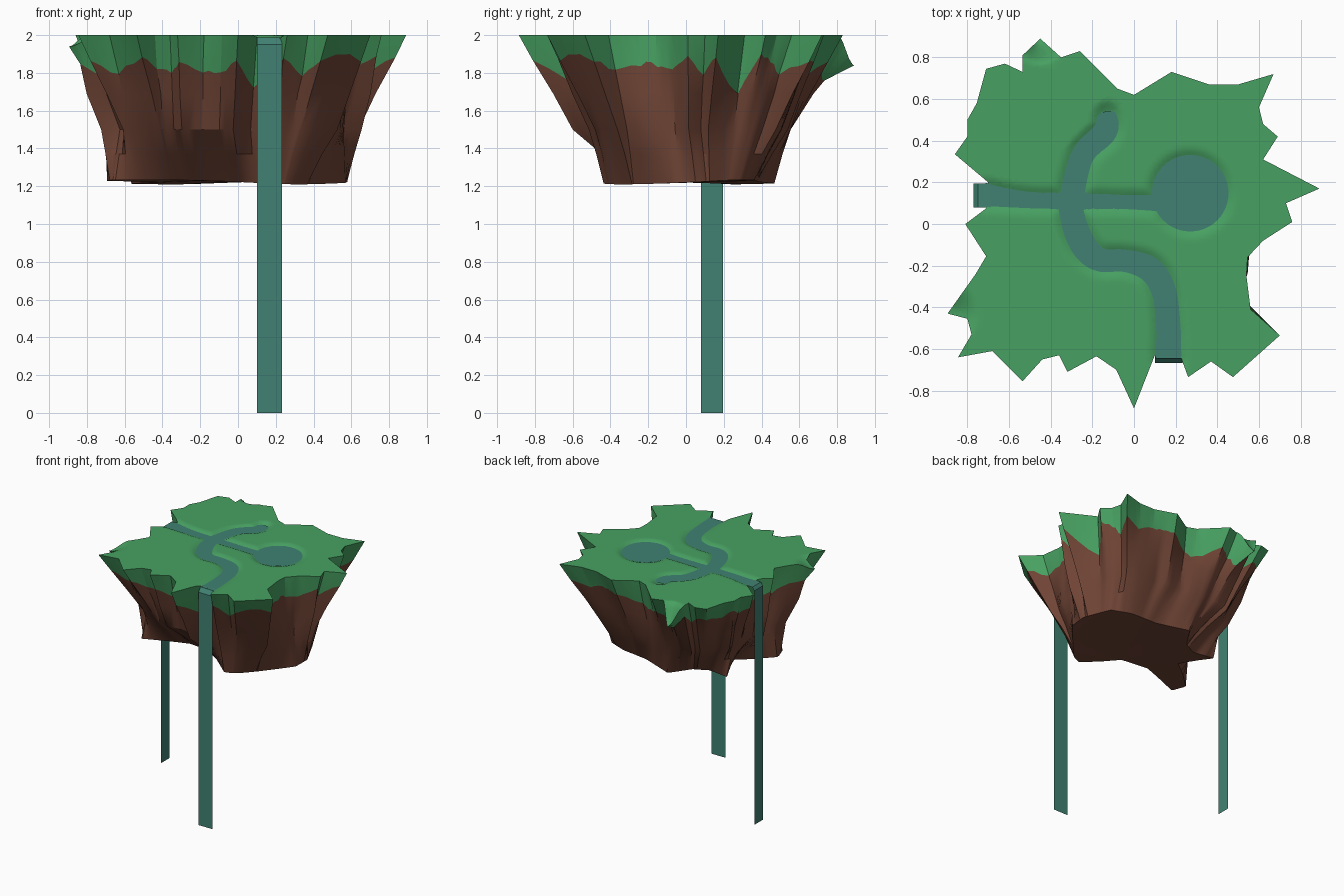
import bpy, bmesh, math, random
from mathutils import Vector

if "Cube" in bpy.data.objects:
    bpy.data.objects.remove(bpy.data.objects["Cube"])

random.seed(4)
TOP, WATER, DEPTH = 2.0, 1.986, .026


def material(name, rgb):
    m = bpy.data.materials.new(name)
    m.diffuse_color = (*rgb, 1)
    m.use_nodes = True
    m.node_tree.nodes["Principled BSDF"].inputs["Base Color"].default_value = m.diffuse_color
    return m


grass = material("grass green", (0.064, 0.355, 0.122))
earth = material("earth brown", (0.160, 0.058, 0.036))
water = material("water teal", (0.052, 0.222, 0.168))


def finish(bm, name, mats, smooth=True):
    me = bpy.data.meshes.new(name)
    bm.to_mesh(me)
    bm.free()
    ob = bpy.data.objects.new(name, me)
    bpy.context.collection.objects.link(ob)
    for m in mats:
        me.materials.append(m)
    if smooth:
        bpy.ops.object.select_all(action='DESELECT')
        ob.select_set(True)
        bpy.context.view_layer.objects.active = ob
        bpy.ops.object.shade_smooth_by_angle(angle=math.radians(30))
    return ob


def sheet(name, pairs):
    """Strip of quads between (left, right) point pairs."""
    bm = bmesh.new()
    rows = [(bm.verts.new(l), bm.verts.new(r)) for l, r in pairs]
    for (a, b), (c, d) in zip(rows, rows[1:]):
        bm.faces.new((a, b, d, c))
    return finish(bm, name, [water], False)


def spline(pts, n=8):
    """Catmull-Rom through (x, y, half width) points."""
    p = [Vector(q) for q in pts]
    p = [2 * p[0] - p[1]] + p + [2 * p[-1] - p[-2]]
    out = []
    for a, b, c, d in zip(p, p[1:], p[2:], p[3:]):
        for i in range(n):
            t = i / n
            out.append(0.5 * (2 * b + (c - a) * t + (2 * a - 5 * b + 4 * c - d) * t * t
                              + (3 * b - a - 3 * c + d) * t ** 3))
    return out + [p[-2]]


def smoothstep(a, b, v):
    t = min(1, max(0, (v - a) / (b - a)))
    return t * t * (3 - 2 * t)


# River courses and pond
stream = spline([(-.72, .14, .05), (-.64, .13, .042), (-.5, .115, .034), (-.28, .11, .034),
                 (-.02, .105, .03), (.14, .10, .035)])
river = spline([(-.13, .54, .02), (-.128, .51, .042), (-.14, .44, .05), (-.24, .34, .048),
                (-.285, .2, .05), (-.3, .06, .052), (-.25, -.09, .056), (-.17, -.17, .05),
                (-.04, -.177, .047), (.08, -.22, .054), (.145, -.33, .052), (.165, -.5, .052),
                (.165, -.645, .055)])
pond = Vector((.27, .148, .178))


def bank(x, y):
    """Distance outside the nearest water edge."""
    return min(math.hypot(x - s.x, y - s.y) - s.z for s in stream + river + [pond])


def dip(x, y):
    """Drooping tips of two spurs on the rim."""
    return (.16 * (1 - smoothstep(0, .13, math.hypot(x + .45, y - .89)))
            + .06 * (1 - smoothstep(0, .16, math.hypot(x + .895, y + .43))))


# Ragged rim of the island, seen from above
rim = [(-.45, .89), (-.35, .80), (-.26, .83), (-.08, .65), (0, .62), (.18, .73), (.27, .70),
       (.36, .67), (.5, .67), (.67, .72), (.60, .56), (.62, .48), (.69, .42), (.62, .31),
       (.89, .17), (.73, .10), (.76, .01), (.62, -.08), (.545, -.16), (.54, -.25),
       (.56, -.41), (.70, -.535), (.475, -.735), (.37, -.66), (.26, -.735), (.225, -.64),
       (.10, -.63), (0, -.885), (-.085, -.70), (-.18, -.635), (-.32, -.71), (-.36, -.63),
       (-.44, -.65), (-.535, -.755), (-.68, -.61), (-.845, -.64), (-.78, -.53),
       (-.80, -.455), (-.895, -.43), (-.76, -.24), (-.71, -.155), (-.81, 0), (-.71, .075),
       (-.70, .20), (-.86, .335), (-.80, .42), (-.80, .50), (-.755, .58), (-.71, .745),
       (-.62, .77), (-.535, .73), (-.535, .81)]

# Base outline: rim direction in degrees, then position
base = [(5, .58, .09), (40, .48, .3), (55, .33, .36), (85, .1, .38), (108, -.16, .47),
        (125, -.27, .3), (140, -.39, .24), (155, -.57, .27), (168, -.5, .16), (178, -.42, .02),
        (186, -.55, -.08), (198, -.70, -.22), (212, -.66, -.34), (225, -.46, -.26),
        (240, -.3, -.2), (260, -.06, -.22), (275, .05, -.33), (290, .18, -.44),
        (305, .26, -.4), (325, .38, -.27), (350, .57, -.05), (365, .58, .09)]


def base_point(a):
    deg = (math.degrees(a) - 5) % 360 + 5
    for (d0, x0, y0), (d1, x1, y1) in zip(base, base[1:]):
        if deg <= d1:
            t = (deg - d0) / (d1 - d0)
            return Vector((x0 + (x1 - x0) * t, y0 + (y1 - y0) * t))


# Island walls: lofted rings from rim to base, grass reaching lower in the grooves
STEP = 3
N = len(rim)
jit = [(random.uniform(.92, 1.06), random.uniform(.96, 1.03)) for _ in rim]
rad = [math.hypot(*p) for p in rim]
groove = [max(0, (rad[i - 1] + rad[(i + 1) % N]) / 2 - rad[i]) for i in range(N)]
bm = bmesh.new()
columns = []
for i, p in enumerate(rim):
    k = (i + 1) % N
    for j in range(STEP):
        t = j / STEP
        mix = lambda u, v: u + (v - u) * t
        edge = Vector((mix(p[0], rim[k][0]), mix(p[1], rim[k][1])))
        jb, jm = mix(jit[i][0], jit[k][0]), mix(jit[i][1], jit[k][1])
        a = math.atan2(edge.y, edge.x)
        c, s = math.cos(a), math.sin(a)
        r = (abs(c) ** 2.2 + abs(s) ** 2.2) ** (-1 / 2.2)
        core = Vector((-.04 + .59 * r * c * jb, .01 + .46 * r * s * jb))
        foot = base_point(a)
        line = 1.88 - 1.2 * mix(groove[i], groove[k]) + .015 * math.sin(13 * a) \
            + random.uniform(-.012, .012) - .8 * dip(*edge)
        mid = edge.lerp(core, .66) * jm
        rings = [(edge, TOP), (edge.lerp(core, .68 * (TOP - line) / .5), line),
                 (edge.lerp(core, .40) * jm, 1.69), (mid, 1.5),
                 (mid.lerp(foot, .5), 1.37), (foot, 1.222 + .012 * math.sin(2 * a))]
        columns.append([bm.verts.new((q.x, q.y, z)) for q, z in rings])
n = len(columns)
for i in range(n):
    a, b = columns[i], columns[(i + 1) % n]
    for k in range(5):
        f = bm.faces.new((a[k], b[k], b[k + 1], a[k + 1]))
        f.material_index = 0 if k == 0 else 1

# Underside
under = bm.faces.new([c[5] for c in columns])
under.material_index = 1
bmesh.ops.triangulate(bm, faces=[under])

# Meadow: cap cut into a fine grid, then sunk along the water
cap = bm.faces.new([c[0] for c in columns])
bmesh.ops.triangulate(bm, faces=[cap])
for axis in (0, 1):
    for i in range(-44, 45):
        at, no = Vector((0, 0, 0)), Vector((0, 0, 0))
        at[axis], no[axis] = i * .02 + .003, 1
        faces = [f for f in bm.faces if all(v.co.z > TOP - 1e-5 for v in f.verts)]
        geom = set(faces)
        for f in faces:
            geom.update(f.edges)
            geom.update(f.verts)
        bmesh.ops.bisect_plane(bm, geom=list(geom), dist=1e-5, plane_co=at, plane_no=no)
for v in bm.verts:
    if v.co.z > TOP - 1e-5:
        d = bank(v.co.x, v.co.y)
        v.co.z -= DEPTH * (1 - smoothstep(-.03, .045, d)) + dip(v.co.x, v.co.y)
bmesh.ops.recalc_face_normals(bm, faces=bm.faces)
finish(bm, "island", [grass, earth])


# Water surfaces
def ribbon(name, path, z):
    pairs = []
    for i, p in enumerate(path):
        d = path[min(i + 1, len(path) - 1)] - path[max(i - 1, 0)]
        nrm = Vector((-d.y, d.x, 0)).normalized() * (p.z + .008)
        c = Vector((p.x, p.y, z))
        pairs.append((c + nrm, c - nrm))
    return sheet(name, pairs)


ribbon("stream", stream, WATER)
ribbon("river", river, WATER + .0007)
bm = bmesh.new()
bmesh.ops.create_circle(bm, cap_ends=True, segments=48, radius=pond.z + .006)
bmesh.ops.translate(bm, verts=bm.verts, vec=(pond.x, pond.y, WATER + .0014))
finish(bm, "pond", [water], False)

# Waterfalls: thin sheets bending over the rim down to the ground
sheet("front_waterfall", [((.233, y, z), (.10, y, z)) for y, z in
                          ((-.61, 1.988), (-.635, 1.987), (-.667, 1.95), (-.667, 0))])
sheet("left_waterfall", [((x, .08, z), (x, .195, z)) for x, z in
                         ((-.69, 1.988), (-.75, 1.985), (-.77, 1.96), (-.77, 0))])
